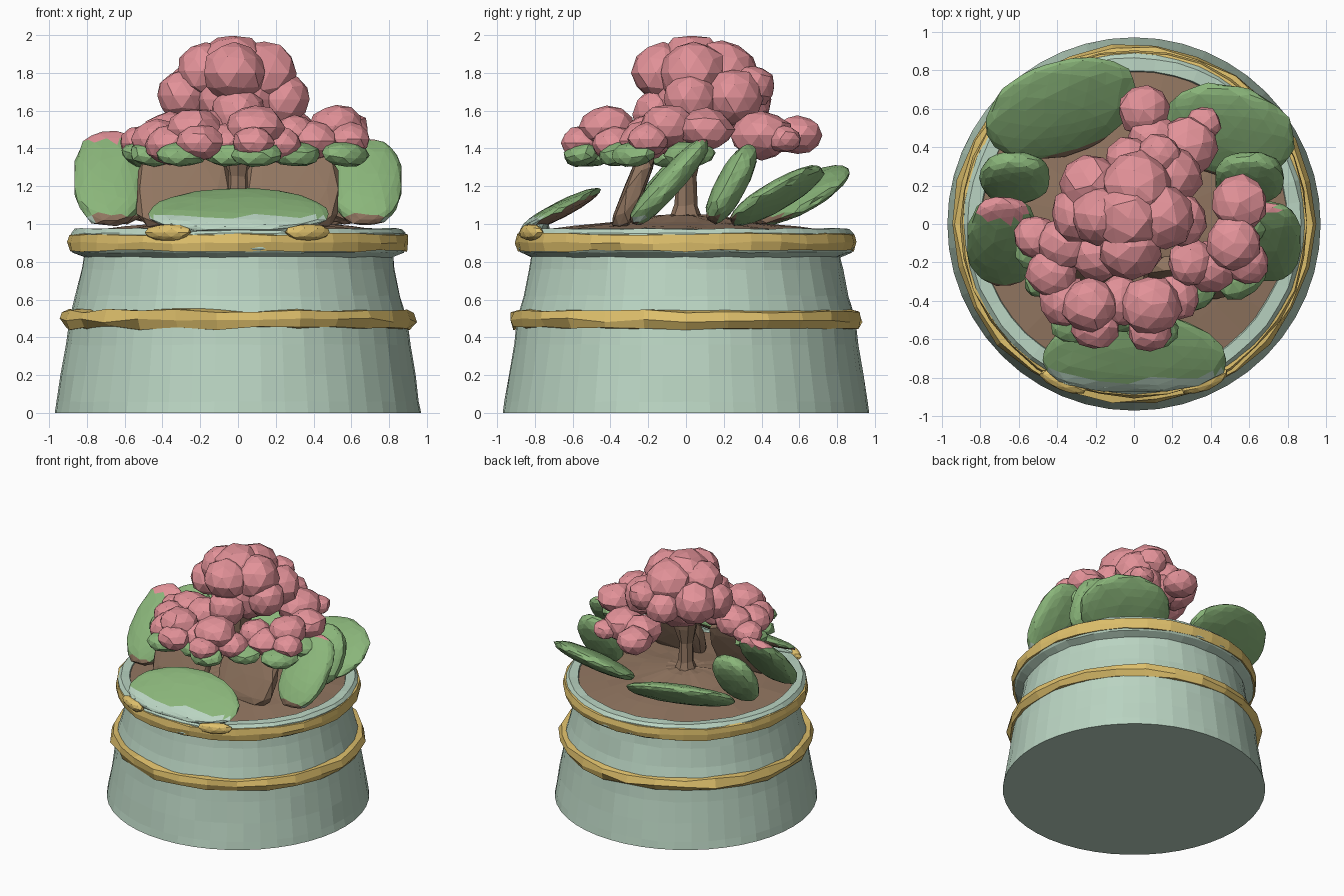
import bpy, bmesh, random
from math import sin, cos, pi, radians, copysign
from mathutils import Matrix, Vector

random.seed(4)
cube = bpy.data.objects.get("Cube")
if cube:
    bpy.data.objects.remove(cube)


def material(name, r, g, b):
    m = bpy.data.materials.new(name)
    m.use_nodes = True
    m.diffuse_color = (r, g, b, 1)
    m.node_tree.nodes["Principled BSDF"].inputs["Base Color"].default_value = (r, g, b, 1)
    return m


CELADON = material("celadon", .49, .66, .54)
GOLD = material("gold", .74, .53, .15)
PINK = material("pink", .76, .285, .315)
GREEN = material("leaf green", .255, .465, .195)
BROWN = material("soil brown", .285, .18, .118)


def finish(name, bm, mats, rule=None):
    """Turn a bmesh into a flat shaded object, colouring faces by rule."""
    bmesh.ops.recalc_face_normals(bm, faces=bm.faces[:])
    bm.normal_update()
    if rule:
        for f in bm.faces:
            f.material_index = mats.index(rule(f))
    mesh = bpy.data.meshes.new(name)
    bm.to_mesh(mesh)
    bm.free()
    for m in mats:
        mesh.materials.append(m)
    ob = bpy.data.objects.new(name, mesh)
    bpy.context.collection.objects.link(ob)


def lathe(name, profile, mat, steps=48, jitter=0.0, closed=False):
    bm = bmesh.new()
    rings = []
    for i in range(steps):
        a = 2 * pi * i / steps
        ring = []
        for r, z in profile:
            edge = jitter if z > 0 else 0
            rr = r + random.uniform(-edge, edge)
            ring.append(bm.verts.new((rr * cos(a), rr * sin(a), z + random.uniform(-edge, edge))))
        rings.append(ring)
    n = len(profile)
    for i in range(steps):
        p, q = rings[i], rings[(i + 1) % steps]
        for j in range(n if closed else n - 1):
            k = (j + 1) % n
            bm.faces.new((p[j], q[j], q[k], p[k]))
    bmesh.ops.remove_doubles(bm, verts=bm.verts[:], dist=.0005)
    finish(name, bm, [mat])


def blob(bm, matrix, power=1.0, jitter=.06, detail=2, droop=0.0):
    """Add a lumpy ball; a low power makes it boxier, droop bends its ends down."""
    made = bmesh.ops.create_icosphere(bm, subdivisions=detail, radius=1)["verts"]
    for v in made:
        co = Vector([copysign(abs(c) ** power, c) for c in v.co])
        co.y -= droop * co.x ** 2
        v.co = matrix @ (co * random.uniform(1 - jitter, 1 + jitter))


def placed(centre, size, tilt=0, yaw=0):
    return (Matrix.Translation(centre) @ Matrix.Rotation(radians(yaw), 4, 'Z')
            @ Matrix.Rotation(radians(tilt), 4, 'X') @ Matrix.Diagonal((*size, 1)))


# Pot body with flared foot, rim and inner wall
lathe("pot", [(0, 0), (.97, 0), (.96, .06), (.937, .2), (.912, .36), (.895, .5), (.86, .62),
              (.83, .76), (.82, .825), (.875, .85), (.89, .87), (.885, .95),
              (.865, .975), (.8, .975), (.775, .9)], CELADON, jitter=.004)

# Gold bands
lathe("rim_band", [(.86, .865), (.895, .858), (.905, .9), (.897, .945), (.86, .952)],
      GOLD, 32, .007, True)
lathe("waist_band", [(.87, .445), (.915, .45), (.94, .49), (.925, .54), (.86, .545)],
      GOLD, 26, .012, True)
bm = bmesh.new()
for side in (-1, 1):
    blob(bm, placed((side * .37, -.82, .955), (.13, .045, .045), yaw=side * 23))
finish("rim_ornaments", bm, [GOLD])

# Raised lip of the pot under the front leaf
bm = bmesh.new()
blob(bm, placed((0, -.79, .98), (.44, .07, .045)), .8, .03)
finish("front_lip", bm, [CELADON])

# Soil and trunk
lathe("soil", [(0, 1.05), (.15, 1.045), (.35, 1.01), (.6, .985), (.81, .96)], BROWN, 32, .006)
lathe("trunk", [(.1, 1.0), (.06, 1.1), (.055, 1.25), (.09, 1.38), (.12, 1.55)], BROWN, 8, .008)


def front_colour(f):
    if f.normal.z < -.2 and f.normal.y > 0:
        return BROWN
    return CELADON if f.calc_center_median().z < 1.04 else GREEN


def side_colour(f):
    c = f.calc_center_median()
    if c.z > 1.44:
        return PINK
    if c.z < 1.045 and f.normal.y < .3:
        return BROWN if abs(c.x) < .77 else CELADON
    return GREEN


def back_colour(f):
    return BROWN if f.calc_center_median().z < 1.05 and f.normal.y < -.2 else GREEN


# Leaves, all leaning towards the back
LEAVES = [
    ("front_leaf", (0, -.665, 1.075), (.48, .235, .045), 27, 0, .2, front_colour),
    ("left_leaf", (.68, -.09, 1.22), (.19, .3, .07), 48, 0, 0, side_colour),
    ("right_leaf", (-.68, -.09, 1.24), (.19, .33, .07), 48, 0, 0, side_colour),
    ("left_rear_leaf", (.6, .24, 1.21), (.18, .23, .08), 62, 0, 0, side_colour),
    ("right_rear_leaf", (-.62, .24, 1.21), (.18, .23, .08), 62, 0, 0, side_colour),
    ("back_left_leaf", (.49, .48, 1.15), (.35, .28, .065), 32, -14, 0, back_colour),
    ("back_right_leaf", (-.38, .6, 1.15), (.41, .28, .065), 32, 19, 0, back_colour),
]
for name, centre, size, tilt, yaw, droop, rule in LEAVES:
    bm = bmesh.new()
    power = .85 if rule == side_colour else .95
    blob(bm, placed(centre, size, tilt, yaw), power, .03, 3, droop)
    finish(name, bm, [GREEN, CELADON, PINK, BROWN], rule)

# Broad brown stems under the front flower heads
for side, name in ((1, "left_stem"), (-1, "right_stem")):
    bm = bmesh.new()
    blob(bm, placed((side * .29, -.28, 1.17), (.25, .22, .055), 68), .5, .02)
    finish(name, bm, [BROWN])

# Flower heads: x, y, z, radius of each bloom
CROWN = [(-.03, .03, 1.825, .18), (-.02, -.12, 1.8, .16), (.14, .04, 1.8, .17),
         (-.17, .04, 1.81, .15), (-.29, .05, 1.68, .14), (.24, .02, 1.66, .14),
         (.02, .19, 1.8, .18), (0, .08, 1.66, .25), (.13, .36, 1.73, .11),
         (-.22, .2, 1.7, .16), (.2, .25, 1.67, .15), (0, -.14, 1.58, .14), (-.02, .32, 1.66, .13)]
LOWER = [(.05, .59, 1.47, .13), (.27, .4, 1.47, .16), (.36, .52, 1.45, .09), (.1, .42, 1.48, .14),
         (-.36, -.1, 1.48, .14), (-.51, -.07, 1.43, .11), (-.43, -.25, 1.45, .13),
         (-.23, -.42, 1.5, .14), (-.2, -.53, 1.43, .12), (-.36, -.4, 1.42, .13),
         (.09, -.42, 1.51, .15), (.08, -.55, 1.43, .11), (.22, -.38, 1.42, .12),
         (-.07, -.4, 1.43, .13), (.52, -.1, 1.52, .14), (.55, .11, 1.5, .14),
         (.4, -.22, 1.44, .13), (.59, -.2, 1.45, .11), (.3, -.2, 1.48, .12), (-.18, -.15, 1.5, .14)]
for name, blooms, flat in (("crown_flowers", CROWN, 1), ("lower_flowers", LOWER, .8)):
    bm = bmesh.new()
    for x, y, z, r in blooms:
        blob(bm, placed((x, y, z), (r * 1.03, r * 1.03, r * flat), yaw=random.uniform(0, 90)))
    finish(name, bm, [PINK])

# Small leaves cupping the lower flowers
bm = bmesh.new()
for x, y, yaw in ((-.3, -.52, 10), (.1, -.55, -5), (.3, -.36, 20), (.57, -.28, 40), (-.05, -.47, 0),
                  (-.52, -.1, 80), (-.45, -.27, 40), (.6, .02, 80)):
    blob(bm, placed((x, y, 1.37), (.14, .1, .065), 14, yaw))
finish("small_leaves", bm, [GREEN])
